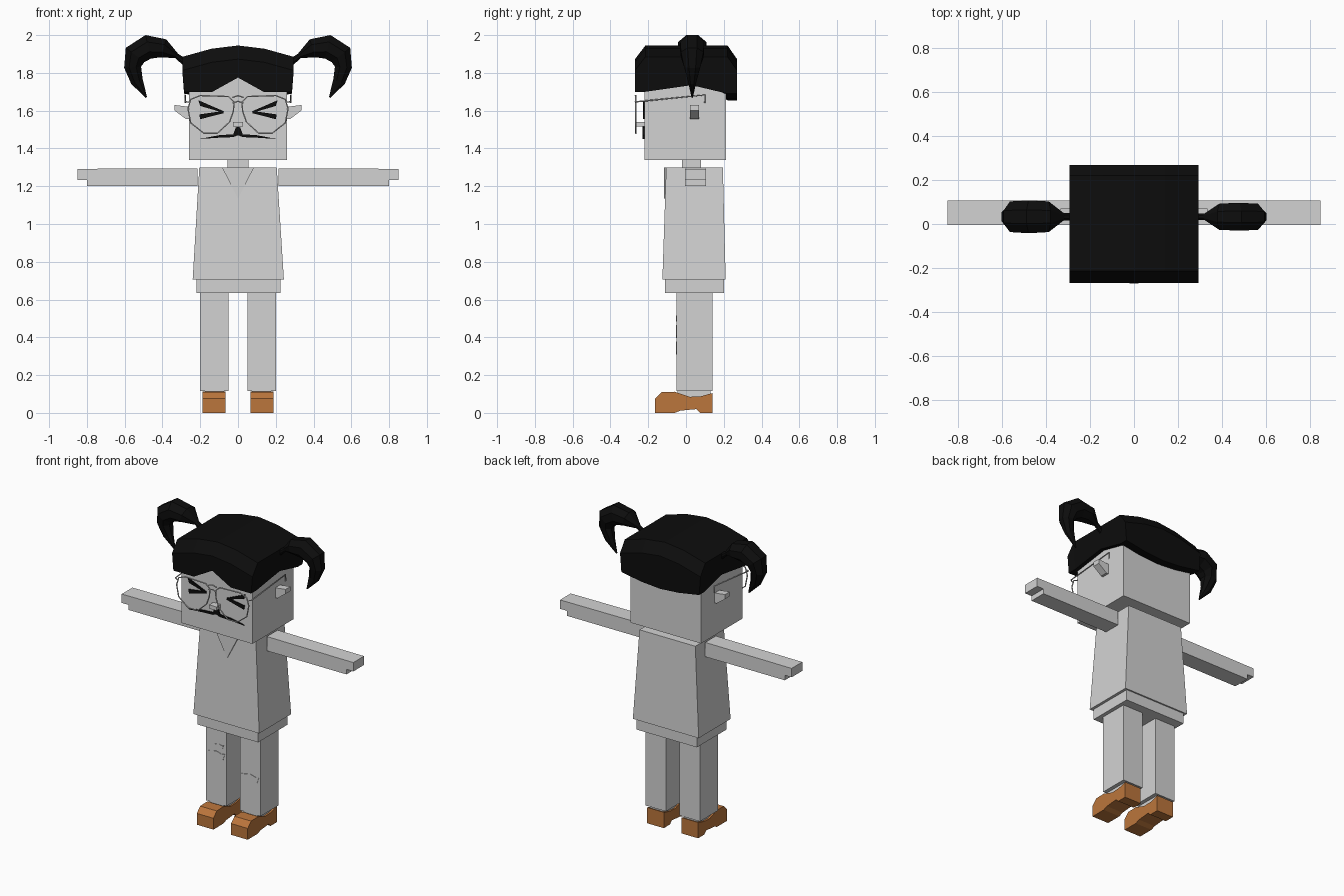
import bpy, bmesh
from math import cos, sin, pi
from mathutils import Vector

if "Cube" in bpy.data.objects:
    bpy.data.objects.remove(bpy.data.objects["Cube"])


def material(name, rgb):
    m = bpy.data.materials.new(name)
    m.use_nodes = True
    m.diffuse_color = (*rgb, 1)
    m.node_tree.nodes["Principled BSDF"].inputs["Base Color"].default_value = (*rgb, 1)
    return m


GREY = material("pale_grey", (0.65, 0.65, 0.65))
BLACK = material("hair_black", (0.004, 0.004, 0.004))
BROWN = material("shoe_brown", (0.50, 0.18, 0.045))


def finish(bm, name, mat):
    bmesh.ops.recalc_face_normals(bm, faces=bm.faces)
    me = bpy.data.meshes.new(name)
    bm.to_mesh(me)
    bm.free()
    me.materials.append(mat)
    ob = bpy.data.objects.new(name, me)
    bpy.context.collection.objects.link(ob)
    return ob


def loft(name, rings, mat):
    """Skin a list of equal rings and cap both ends."""
    bm = bmesh.new()
    vs = [[bm.verts.new(p) for p in ring] for ring in rings]
    n = len(vs[0])
    for a, b in zip(vs, vs[1:]):
        for i in range(n):
            j = (i + 1) % n
            bm.faces.new((a[i], a[j], b[j], b[i]))
    bm.faces.new(vs[0])
    bm.faces.new(vs[-1])
    return finish(bm, name, mat)


def rect(x0, x1, y0, y1, z):
    return [(x0, y0, z), (x1, y0, z), (x1, y1, z), (x0, y1, z)]


def box(name, x, y, z, mat=GREY):
    return loft(name, [rect(*x, *y, z[0]), rect(*x, *y, z[1])], mat)


def prism_y(name, pts, y0, y1, mat, side=1):
    """Front-view outline (x, z) extruded along y."""
    return loft(name, [[(side * x, y, z) for x, z in pts] for y in (y0, y1)], mat)


def wire(name, pts, closed=False, radius=0.004):
    cu = bpy.data.curves.new(name, "CURVE")
    cu.dimensions = "3D"
    cu.bevel_depth = radius
    cu.bevel_resolution = 1
    sp = cu.splines.new("POLY")
    sp.points.add(len(pts) - 1)
    for p, co in zip(sp.points, pts):
        p.co = (*co, 1)
    sp.use_cyclic_u = closed
    cu.materials.append(GREY)
    ob = bpy.data.objects.new(name, cu)
    bpy.context.collection.objects.link(ob)


# Body
box("head", (-0.26, 0.26), (-0.22, 0.213), (1.34, 1.80))
box("neck", (-0.055, 0.055), (-0.02, 0.08), (1.28, 1.35))
loft("dress", [rect(-0.24, 0.243, -0.125, 0.21, 0.705),
               rect(-0.205, 0.205, -0.105, 0.195, 1.30)], GREY)
box("dress_hem", (-0.22, 0.225), (-0.11, 0.20), (0.635, 0.71))
prism_y("collar", [(-0.085, 1.30), (0.085, 1.30), (0, 1.135)], -0.116, -0.107, GREY)
box("nose", (-0.027, 0.027), (-0.265, -0.215), (1.515, 1.54))

# Shoe outline in (y, z)
SHOE = [(-0.165, 0), (-0.165, 0.075), (-0.13, 0.11), (-0.06, 0.112), (0.02, 0.085),
        (0.08, 0.088), (0.14, 0.105), (0.14, 0), (0.075, 0), (0.055, 0.02),
        (-0.03, 0.012), (-0.06, 0)]
ARM = [(0.215, 1.20), (0.80, 1.20), (0.80, 1.233), (0.85, 1.233), (0.85, 1.292), (0.215, 1.295)]
EAR = [(0.255, 1.62), (0.335, 1.63), (0.335, 1.60), (0.275, 1.555), (0.255, 1.555)]
LENS = [(0.25, 1.66), (0.2, 1.68), (0.05, 1.675), (0.02, 1.645), (0.025, 1.595), (0.045, 1.54),
        (0.11, 1.48), (0.18, 1.48), (0.25, 1.535), (0.265, 1.61)]
UPPER_LID = [(0.21, 1.655), (0.075, 1.597), (0.08, 1.59), (0.2, 1.625)]
LOWER_LID = [(0.205, 1.58), (0.08, 1.598), (0.075, 1.587), (0.2, 1.555)]
MOUTH = [(0, 1.515), (0.012, 1.51), (0.025, 1.475), (0.10, 1.47), (0.205, 1.45),
         (0.10, 1.457), (0.025, 1.46), (0, 1.47)]
# Pigtail path: x, z, thickness, depth
TAIL = [(0.28, 1.855, 0.018, 0.015), (0.325, 1.89, 0.014, 0.018), (0.395, 1.93, 0.05, 0.07),
        (0.475, 1.938, 0.064, 0.075), (0.545, 1.895, 0.062, 0.07), (0.558, 1.83, 0.045, 0.05),
        (0.535, 1.755, 0.033, 0.025), (0.485, 1.67, 0.004, 0.004)]


def pigtail(name, side, depth):
    rings = []
    for i, (x, z, r, w) in enumerate(TAIL):
        a, b = TAIL[max(i - 1, 0)], TAIL[min(i + 1, len(TAIL) - 1)]
        t = Vector((b[0] - a[0], b[1] - a[1])).normalized()
        rings.append([(side * (x - t.y * r * cos(k * pi / 4 + pi / 8) * 1.08),
                       0.033 + depth * w * sin(k * pi / 4 + pi / 8) * 1.08,
                       z + t.x * r * cos(k * pi / 4 + pi / 8) * 1.08) for k in range(8)])
    loft(name, rings, BLACK)


# Mirrored parts
for side, tag in ((1, "left"), (-1, "right")):
    xs = sorted((side * 0.05, side * 0.20))
    box(tag + "_leg", xs, (-0.05, 0.14), (0.115, 0.64))
    box(tag + "_ankle", sorted((side * 0.075, side * 0.175)), (-0.045, 0.13), (0.06, 0.12))
    loft(tag + "_shoe", [[(side * x, y, z) for y, z in SHOE] for x in (0.065, 0.187)], BROWN)
    prism_y(tag + "_arm", ARM, -0.005, 0.107, GREY, side)
    prism_y(tag + "_ear", EAR, 0.02, 0.07, GREY, side)
    prism_y(tag + "_upper_lid", UPPER_LID, -0.228, -0.219, BLACK, side)
    prism_y(tag + "_lower_lid", LOWER_LID, -0.228, -0.219, BLACK, side)
    prism_y(tag + "_mouth", MOUTH, -0.229, -0.22, BLACK, side)
    wire(tag + "_lens_rim", [(side * x, -0.265, z) for x, z in LENS], True)
    wire(tag + "_temple", [(side * 0.262, -0.265, 1.645), (side * 0.28, -0.255, 1.648),
                           (side * 0.28, 0.10, 1.683), (side * 0.28, 0.10, 1.64)])
    pigtail(tag + "_pigtail", side, 1.0 if side < 0 else 0.85)
for z in (1.68, 1.65):
    wire("glasses_bridge", [(-0.03, -0.265, z - 0.01), (0, -0.268, z), (0.03, -0.265, z - 0.01)])

# Knee patches
PATCH = [(-0.065, 0.02), (-0.055, -0.01), (-0.03, -0.03), (0.02, -0.035), (0.05, -0.02),
         (0.065, 0.025), (0.04, 0.02), (0, 0.032), (-0.04, 0.022)]
for name, cx, cz, s, h in (("left_patch", 0.125, 0.345, 1, 1), ("right_patch", -0.125, 0.432, 1, 1),
                           ("small_patch", -0.102, 0.50, 0.5, 0.45)):
    prism_y(name, [(cx + x * s, cz + z * h) for x, z in PATCH], -0.053, -0.049, GREY)

# Hair cap: arched top, chamfered front and back, notched fringe
XS = (-0.295, -0.14, 0, 0.14, 0.295)
YS = (-0.27, -0.215, 0.03, 0.22, 0.27)
ARCH = (1.885, 1.928, 1.945, 1.928, 1.885)
SIDE = (1.70, 1.705, 1.735, 1.69, 1.69)
FRINGE = (1.70, 1.70, 1.775, 1.70, 1.70)
NAPE = (1.69, 1.665, 1.655, 1.665, 1.69)


def under(i, j):
    return FRINGE[i] if j < 2 else NAPE[i] if j > 2 else SIDE[j]


bm = bmesh.new()
top = [[bm.verts.new((x, y, ARCH[i] - (0.072 if j in (0, 4) else 0)))
        for j, y in enumerate(YS)] for i, x in enumerate(XS)]
low = [[bm.verts.new((x * 0.968, y, under(i, j)))
        for j, y in enumerate(YS)] for i, x in enumerate(XS)]
for g in (top, low):
    for i in range(4):
        for j in range(4):
            bm.faces.new((g[i][j], g[i + 1][j], g[i + 1][j + 1], g[i][j + 1]))
for k in range(4):
    for e in (0, 4):
        bm.faces.new((top[k][e], top[k + 1][e], low[k + 1][e], low[k][e]))
        bm.faces.new((top[e][k], top[e][k + 1], low[e][k + 1], low[e][k]))
finish(bm, "hair_cap", BLACK)
